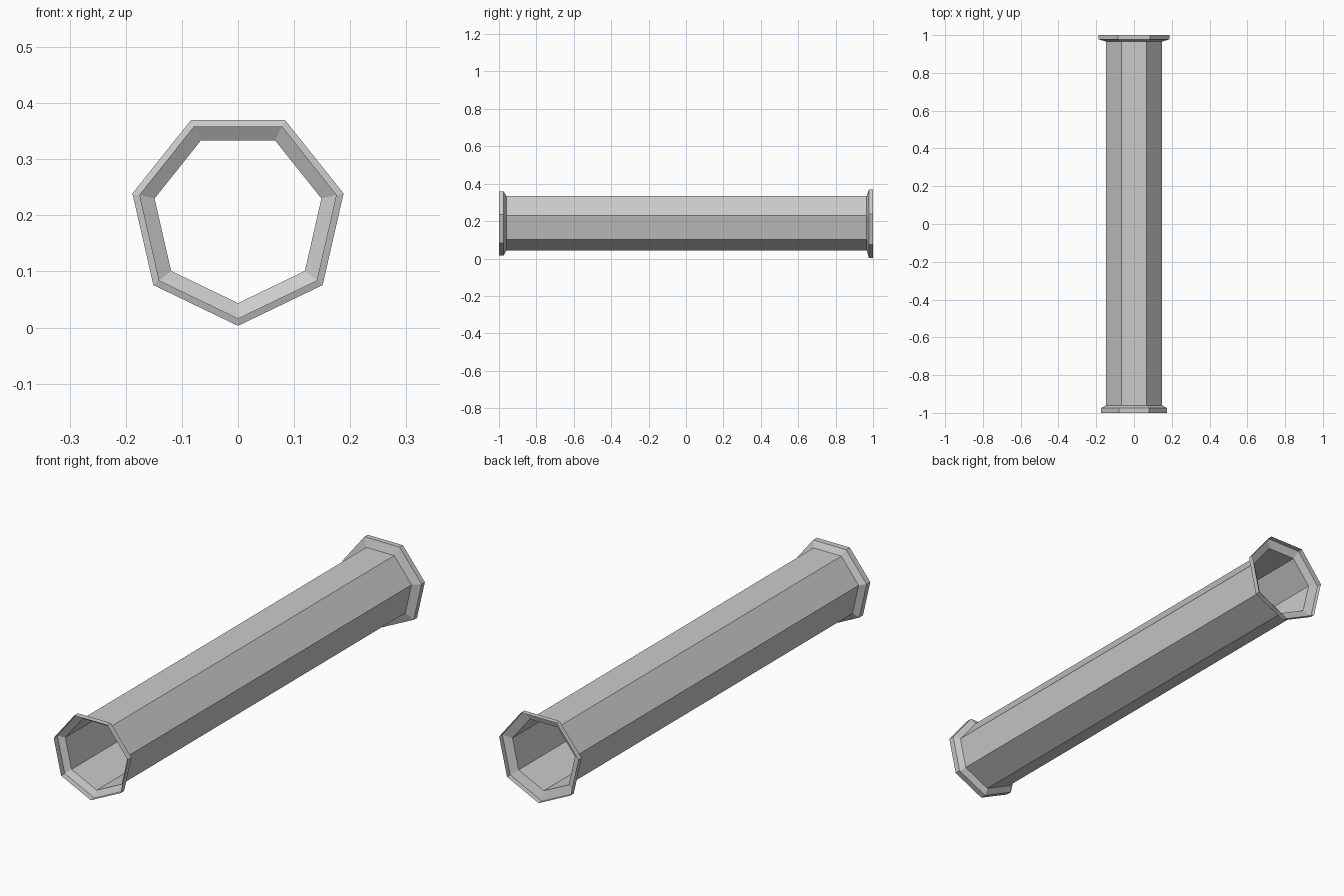
import bpy
import bmesh
import math

if "Cube" in bpy.data.objects:
    bpy.data.objects.remove(bpy.data.objects["Cube"])

SIDES = 7
CENTRE_Z = 0.196

grey = bpy.data.materials.new("light_grey")
grey.diffuse_color = (0.6, 0.6, 0.6, 1)
grey.use_nodes = True
grey.node_tree.nodes["Principled BSDF"].inputs["Base Color"].default_value = grey.diffuse_color


def loft(name, profile):
    """Open seven-sided shell along y, from (y, radius) pairs."""
    bm = bmesh.new()
    rings = []
    for y, r in profile:
        ring = []
        for i in range(SIDES):
            a = 2 * math.pi * i / SIDES  # first corner points down
            ring.append(bm.verts.new((r * math.sin(a), y, CENTRE_Z - r * math.cos(a))))
        rings.append(ring)
    for a, b in zip(rings, rings[1:]):
        for i in range(SIDES):
            j = (i + 1) % SIDES
            bm.faces.new((a[i], a[j], b[j], b[i]))
    bm.normal_update()
    # make the walls face outwards
    f = bm.faces[:][0]
    if f.normal.z > 0:
        bmesh.ops.reverse_faces(bm, faces=bm.faces[:])
    mesh = bpy.data.meshes.new(name)
    bm.to_mesh(mesh)
    bm.free()
    mesh.materials.append(grey)
    obj = bpy.data.objects.new(name, mesh)
    bpy.context.collection.objects.link(obj)
    return obj


# Long open pipe with a flared collar at each end
TUBE_R = 0.1525
loft("pipe", [(-0.96, TUBE_R), (0.966, TUBE_R)])
loft("front_collar", [(-1.0, 0.1805), (-0.975, 0.1805), (-0.96, TUBE_R)])
loft("back_collar", [(0.966, TUBE_R), (0.978, 0.193), (1.0, 0.193)])
